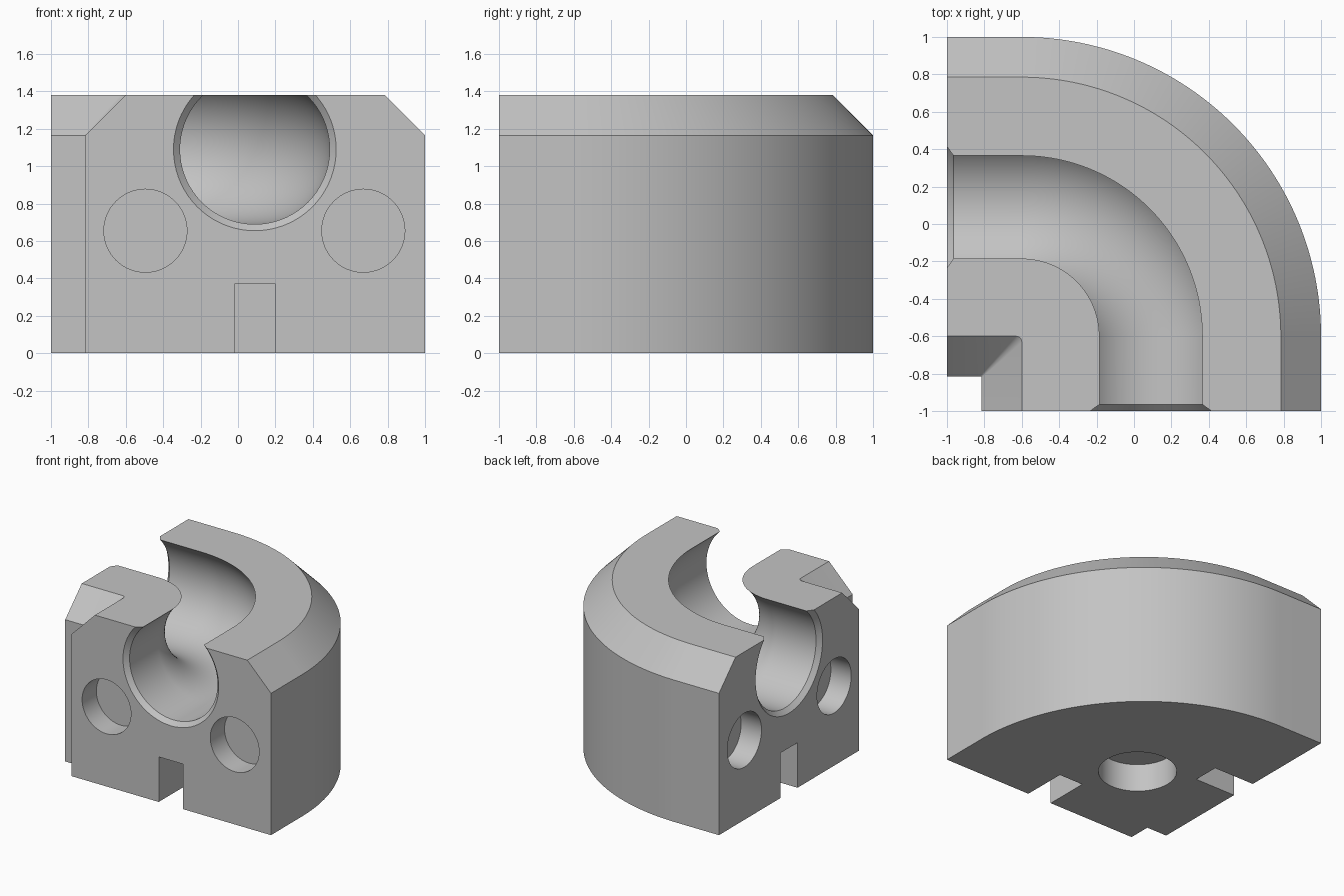
import bpy, bmesh
from math import sin, cos, pi
from mathutils import Matrix, Vector

if "Cube" in bpy.data.objects:
    bpy.data.objects.remove(bpy.data.objects["Cube"], do_unlink=True)

BEND = -0.6          # x and y of the bend axis
TOP, SHOULDER = 1.38, 1.165

grey = bpy.data.materials.new("plain_grey")
grey.use_nodes = True
grey.diffuse_color = (0.55, 0.55, 0.55, 1)
grey.node_tree.nodes["Principled BSDF"].inputs["Base Color"].default_value = (0.55, 0.55, 0.55, 1)


def loft(name, rings):
    """Skin a stack of closed rings and cap both ends."""
    bm = bmesh.new()
    loops = [[bm.verts.new(p) for p in ring] for ring in rings]
    n = len(loops[0])
    for a, b in zip(loops, loops[1:]):
        for i in range(n):
            j = (i + 1) % n
            bm.faces.new((a[i], a[j], b[j], b[i]))
    bm.faces.new(loops[0])
    bm.faces.new(loops[-1])
    bmesh.ops.recalc_face_normals(bm, faces=bm.faces)
    return to_object(name, bm)


def to_object(name, bm):
    mesh = bpy.data.meshes.new(name)
    bm.to_mesh(mesh)
    bm.free()
    mesh.materials.append(grey)
    obj = bpy.data.objects.new(name, mesh)
    bpy.context.collection.objects.link(obj)
    return obj


def box(name, lo, hi):
    lo, hi = Vector(lo), Vector(hi)
    bm = bmesh.new()
    bmesh.ops.create_cube(bm, size=1, matrix=Matrix.Translation((lo + hi) / 2)
                          @ Matrix.Diagonal((*(hi - lo), 1)))
    return to_object(name, bm)


def cylinder(name, centre, radius, depth, axis):
    """Cylinder centred on a face, reaching depth to either side of it."""
    bm = bmesh.new()
    turn = Vector((0, 0, 1)).rotation_difference(Vector(axis)).to_matrix().to_4x4()
    bmesh.ops.create_cone(bm, cap_ends=True, segments=64, radius1=radius, radius2=radius,
                          depth=2 * depth, matrix=Matrix.Translation(centre) @ turn)
    return to_object(name, bm)


def cut(body, cutter):
    cutter.hide_render = True
    mod = body.modifiers.new(cutter.name, "BOOLEAN")
    mod.operation, mod.solver, mod.object = "DIFFERENCE", "EXACT", cutter
    bpy.context.view_layer.objects.active = body
    bpy.ops.object.modifier_apply(modifier=mod.name)
    bpy.data.objects.remove(cutter, do_unlink=True)


# Quarter-round block with a chamfered outer shoulder
def outline(radius, z):
    arc = [(BEND + radius * sin(t * pi / 128), BEND + radius * cos(t * pi / 128), z)
           for t in range(65)]
    return [(-1, -1, z), (-1, BEND + radius, z)] + arc + [(BEND + radius, -1, z)]


block = loft("elbow_block", [outline(1.6, 0), outline(1.6, SHOULDER), outline(1.385, TOP)])


# Curved channel with flared mouths
def section(origin, side, radius):
    o, s = Vector(origin), Vector(side)
    return [o + s * radius * cos(k * pi / 36) + Vector((0, 0, radius * sin(k * pi / 36)))
            for k in range(72)]


MID, BORE, AXIS_Z = 0.09, 0.4, 1.09
mouth = [(-1.1, BORE + 0.135), (-0.965, BORE)]
rings = [section((x, MID, AXIS_Z), (0, 1, 0), r) for x, r in mouth]
for step in range(49):
    a = step * pi / 96
    side = Vector((sin(a), cos(a), 0))
    rings.append(section(Vector((BEND, BEND, AXIS_Z)) + side * (MID - BEND), side, BORE))
rings += [section((MID, y, AXIS_Z), (1, 0, 0), r) for y, r in reversed(mouth)]
cut(block, loft("channel", rings))


# Inner corner notch, then its chamfer with a slightly rounded corner
def corner(edge, radius, z):
    c = edge - radius
    arc = [(c + radius * cos(k * pi / 12), c + radius * sin(k * pi / 12), z) for k in range(7)]
    return [(-1.2, -1.2, z), (edge, -1.2, z)] + arc + [(-1.2, edge, z)]


INNER = -0.815
cut(block, box("notch", (-1.2, -1.2, -0.2), (INNER, INNER, 1.6)))
cut(block, loft("notch_chamfer", [corner(INNER - 0.05, 0.002, SHOULDER - 0.05),
                                  corner(BEND, 0.03, TOP),
                                  corner(BEND + 0.05, 0.035, TOP + 0.05)]))

# Blind holes in both end faces
for u in (-0.495, 0.67):
    cut(block, cylinder("front_hole", (u, -1, 0.655), 0.222, 0.185, (0, 1, 0)))
    cut(block, cylinder("side_hole", (-1, u, 0.655), 0.222, 0.185, (1, 0, 0)))

# Slots at the foot of both end faces
cut(block, box("front_slot", (-0.02, -1.2, -0.2), (0.2, -0.63, 0.37)))
cut(block, box("side_slot", (-1.2, -0.02, -0.2), (-0.63, 0.2, 0.37)))

# Round recess underneath
cut(block, cylinder("base_recess", (-0.215, -0.215, 0), 0.295, 0.23, (0, 0, 1)))

bpy.ops.object.select_all(action="DESELECT")
block.select_set(True)
bpy.context.view_layer.objects.active = block
bpy.ops.object.shade_smooth_by_angle(angle=pi / 6)
